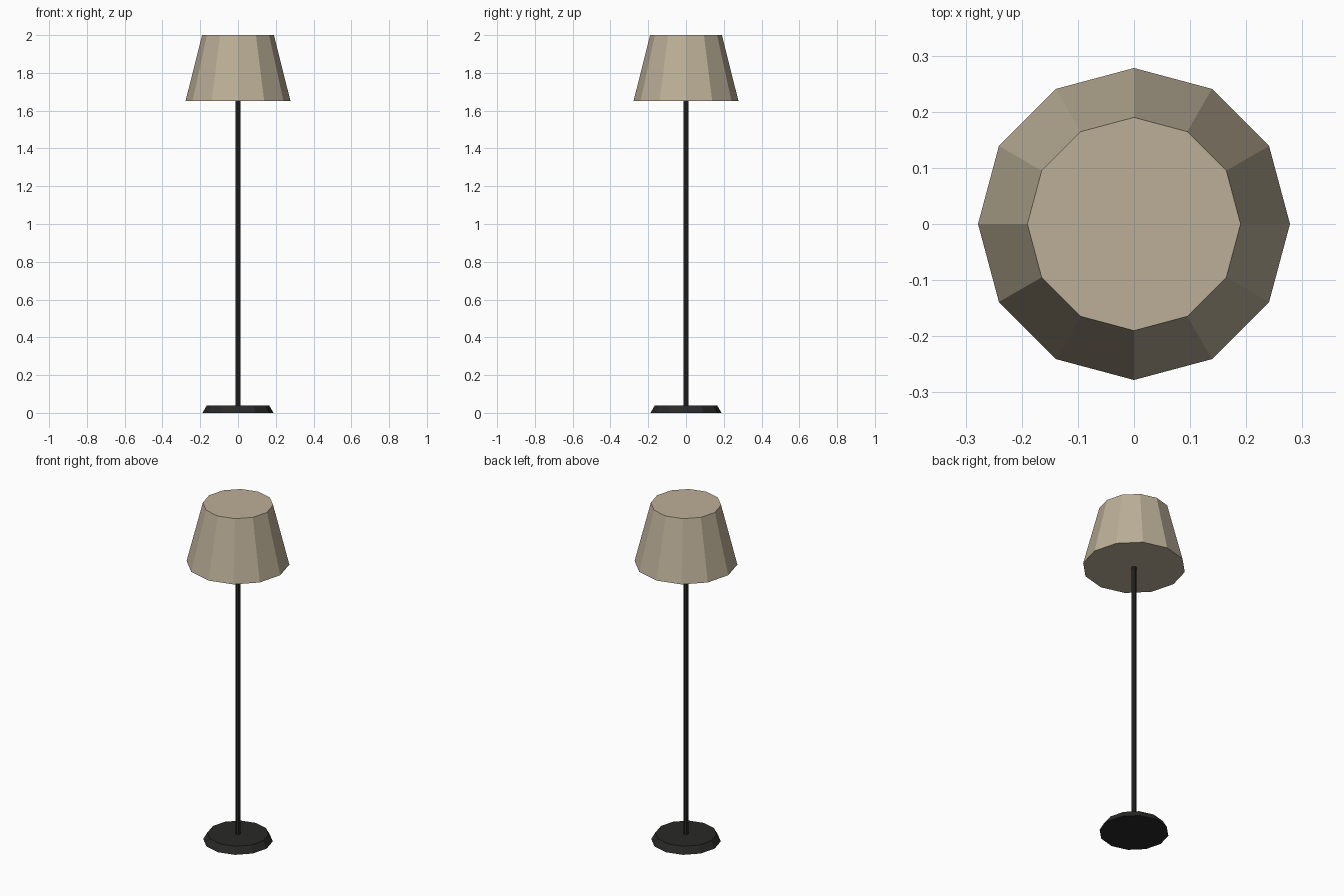
import bpy

if "Cube" in bpy.data.objects:
    bpy.data.objects.remove(bpy.data.objects["Cube"])


def material(name, rgb):
    mat = bpy.data.materials.new(name)
    mat.diffuse_color = (*rgb, 1)
    mat.use_nodes = True
    mat.node_tree.nodes["Principled BSDF"].inputs["Base Color"].default_value = mat.diffuse_color
    return mat


def frustum(name, sides, r_bottom, r_top, z0, z1, mat):
    # Rotate a quarter turn so corners land on both the x and y axes
    bpy.ops.mesh.primitive_cone_add(vertices=sides, radius1=r_bottom, radius2=r_top,
                                    depth=z1 - z0, location=(0, 0, (z0 + z1) / 2))
    obj = bpy.context.object
    obj.name = name
    obj.data.materials.append(mat)
    return obj


dark = material("dark_metal", (0.022, 0.022, 0.020))
fabric = material("beige_fabric", (0.50, 0.43, 0.31))

# Weighted foot with sloped rim
frustum("base", 12, 0.188, 0.165, 0, 0.04, dark)
# Slim upright
frustum("pole", 8, 0.014, 0.014, 0.04, 1.65, dark)
# Tapered closed shade
frustum("lamp_shade", 12, 0.278, 0.19, 1.65, 2.0, fabric)
